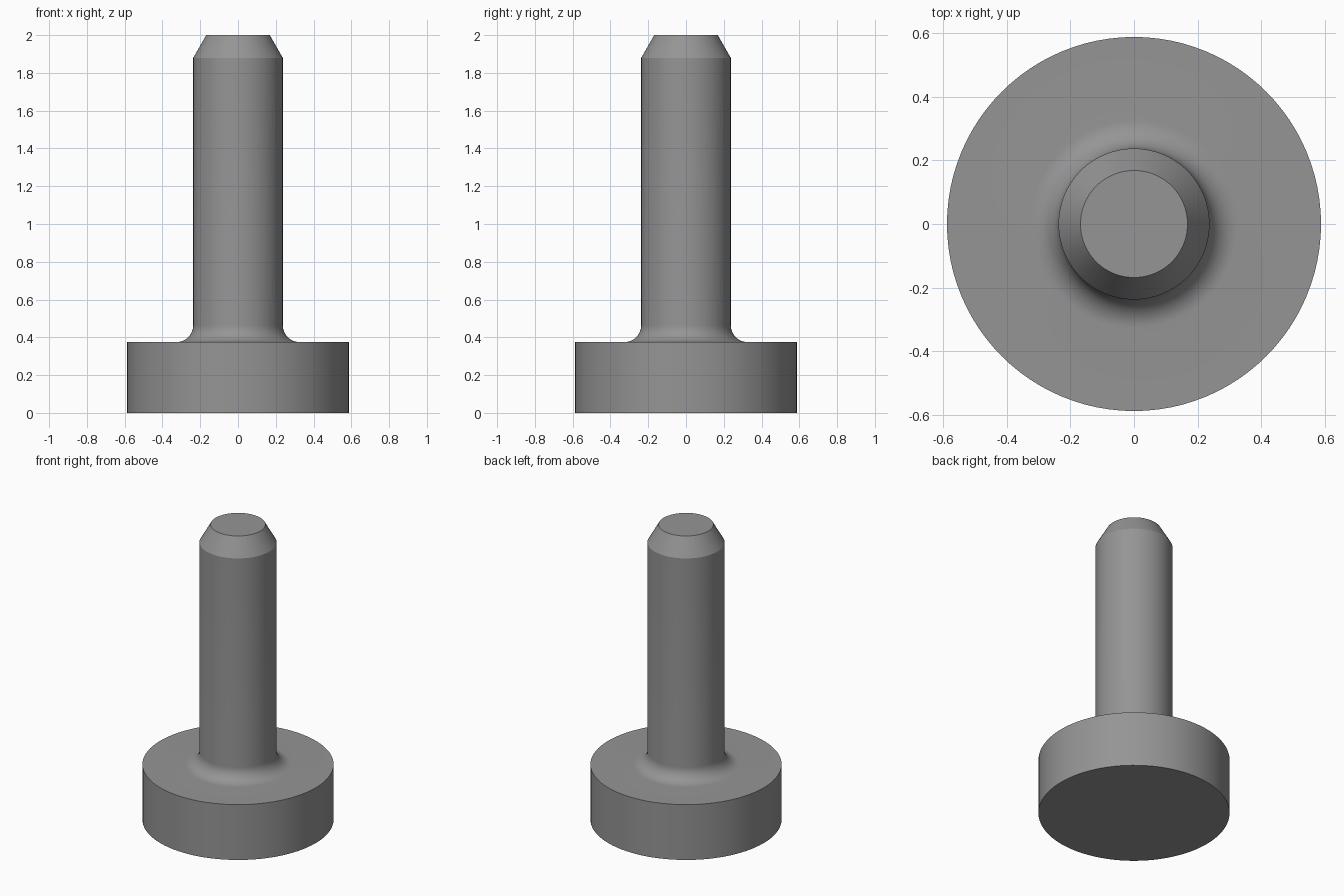
import bpy, bmesh, math

if "Cube" in bpy.data.objects:
    bpy.data.objects.remove(bpy.data.objects["Cube"])

SEGMENTS = 96

metal = bpy.data.materials.new("mid_grey")
metal.diffuse_color = (0.3, 0.3, 0.3, 1)
metal.use_nodes = True
metal.node_tree.nodes["Principled BSDF"].inputs["Base Color"].default_value = metal.diffuse_color

# Half profile (radius, height): disc base, concave fillet, shaft, chamfered tip
BASE_R, BASE_H, SHAFT_R, FILLET = 0.587, 0.375, 0.237, 0.09
profile = [(BASE_R, 0), (BASE_R, BASE_H)]
for i in range(13):
    a = math.radians(90 * i / 12)
    profile.append((SHAFT_R + FILLET * (1 - math.sin(a)),
                    BASE_H + FILLET * (1 - math.cos(a))))
profile += [(SHAFT_R, 1.88), (0.168, 2.0)]

# Revolve the profile into rings, bridge them and cap both ends
bm = bmesh.new()
rings = []
for r, z in profile:
    rings.append([bm.verts.new((r * math.cos(2 * math.pi * k / SEGMENTS),
                                r * math.sin(2 * math.pi * k / SEGMENTS), z))
                  for k in range(SEGMENTS)])
for low, high in zip(rings, rings[1:]):
    for k in range(SEGMENTS):
        n = (k + 1) % SEGMENTS
        bm.faces.new((low[k], low[n], high[n], high[k]))
bm.faces.new(rings[0][::-1])
bm.faces.new(rings[-1])

mesh = bpy.data.meshes.new("flanged_pin")
bm.to_mesh(mesh)
bm.free()
mesh.materials.append(metal)
pin = bpy.data.objects.new("flanged_pin", mesh)
bpy.context.collection.objects.link(pin)

# Smooth the round walls, keep the rims sharp
bpy.context.view_layer.objects.active = pin
pin.select_set(True)
bpy.ops.object.shade_smooth_by_angle(angle=math.radians(25))
